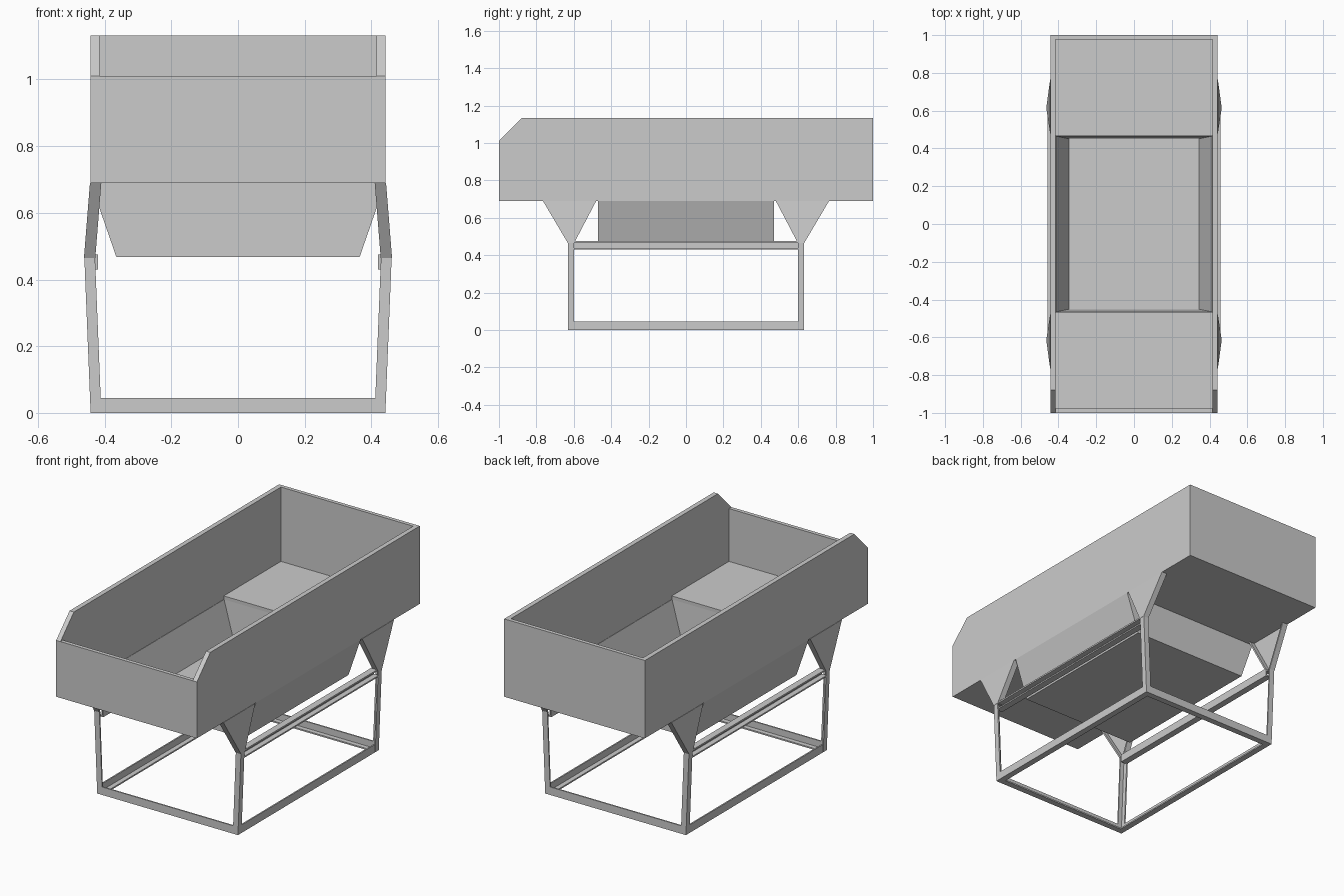
import bpy, bmesh

if "Cube" in bpy.data.objects:
    bpy.data.objects.remove(bpy.data.objects["Cube"])


def loft(name, a, b, mirror=""):
    """Solid between two matching loops; mirror lists the axes to copy across."""
    bm = bmesh.new()
    va = [bm.verts.new(p) for p in a]
    vb = [bm.verts.new(p) for p in b]
    n = len(a)
    bm.faces.new(va)
    bm.faces.new(vb)
    for i in range(n):
        j = (i + 1) % n
        bm.faces.new((va[i], va[j], vb[j], vb[i]))
    bmesh.ops.recalc_face_normals(bm, faces=bm.faces)
    me = bpy.data.meshes.new(name)
    bm.to_mesh(me)
    bm.free()
    ob = bpy.data.objects.new(name, me)
    bpy.context.collection.objects.link(ob)
    if mirror:
        m = ob.modifiers.new("mirror", 'MIRROR')
        m.use_axis = ["x" in mirror, "y" in mirror, False]
        m.use_mirror_merge = False
    return ob


def along_x(name, yz, x0, x1, mirror=""):
    return loft(name, [(x0, y, z) for y, z in yz], [(x1, y, z) for y, z in yz], mirror)


def along_y(name, xz, y0, y1, mirror=""):
    return loft(name, [(x, y0, z) for x, z in xz], [(x, y1, z) for x, z in xz], mirror)


def rect(a0, b0, a1, b1):
    return [(a0, b0), (a1, b0), (a1, b1), (a0, b1)]


W, T = 0.442, 0.008      # half width, steel thickness
ZB, ZW = 0.69, 0.468     # tray underside, well underside

# Tray: side walls with clipped front corner, end walls, floor panels
along_x("tray_side", [(-1, ZB), (1, ZB), (1, 1.132), (-0.88, 1.132), (-1, 1.01)],
        0.415, W, "x")
along_x("tray_front", rect(-1, ZB, -0.978, 1.01), -0.415, 0.415)
along_x("tray_back", rect(0.978, ZB, 1, 1.132), -0.415, 0.415)
along_x("tray_floor", rect(0.465, ZB, 0.978, 0.71), -0.415, 0.415, "y")

# Sunken well with tapered sides
along_y("well_side", [(0.365, ZW), (W, ZB), (0.413, ZB), (0.345, 0.488), (0.345, ZW)],
        -0.47, 0.47, "x")
along_y("well_bottom", rect(-0.345, ZW, 0.345, 0.488), -0.47, 0.47)
loft("well_end",
     [(-0.345, 0.47, ZW), (0.345, 0.47, ZW), (0.345, 0.45, ZW), (-0.345, 0.45, ZW)],
     [(-0.413, 0.47, ZB), (0.413, 0.47, ZB), (0.413, 0.465, ZB), (-0.413, 0.465, ZB)], "y")


def angle(a, b, w, h):
    """L section with its outer corner at (a, b), legs running to -w and +h."""
    return [(a, b), (a, b + h), (a - T, b + h), (a - T, b + T), (a - w, b + T), (a - w, b)]


# Base frame of angle iron
along_y("base_side_rail", angle(W, 0, 0.035, 0.045), -0.632, 0.632, "x")
along_x("base_end_rail", angle(0.632, 0, 0.035, 0.045), -W, W, "y")

# Corner posts, leaning slightly outward
sec = angle(W, -0.632, 0.032, 0.032)
loft("post", [(x, -y, 0) for x, y in sec], [(x + 0.019, -y, 0.47) for x, y in sec], "xy")

# Upper side rails: channels open to the outside
along_y("upper_rail", [(0.458, 0.475), (0.42, 0.475), (0.42, 0.43), (0.458, 0.43),
                       (0.458, 0.438), (0.428, 0.438), (0.428, 0.466), (0.458, 0.466)],
        -0.61, 0.61, "x")

# Gusset plates with folded flanges on both sloping edges
X0, X1 = 0.462, 0.444
low, high = (0.598, 0.632), (0.48, 0.765)


def gusset_part(name, depth, y0, y1):
    ring = lambda x, y, z: [(x, y[0], z), (x, y[1], z), (x - depth, y[1], z), (x - depth, y[0], z)]
    loft(name, ring(X0, y0, 0.465), ring(X1, y1, ZB), "xy")


gusset_part("gusset_plate", 0.006, low, high)
gusset_part("gusset_inner_flange", 0.034, (low[0], low[0] + 0.01), (high[0], high[0] + 0.01))
gusset_part("gusset_outer_flange", 0.034, (low[1] - 0.01, low[1]), (high[1] - 0.01, high[1]))
